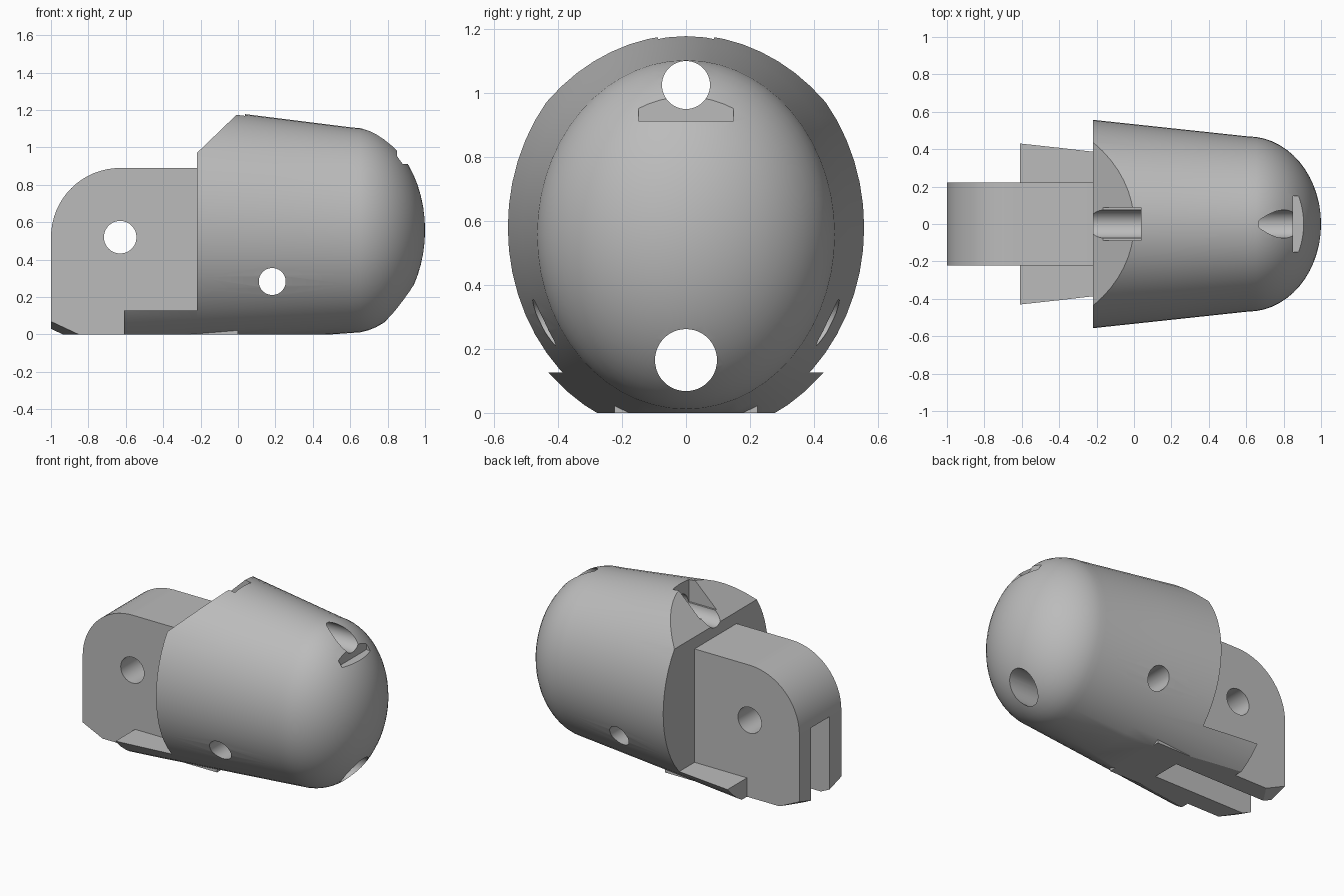
import bpy, bmesh
from math import sin, cos, pi, radians
from mathutils import Matrix, Vector

if "Cube" in bpy.data.objects:
    bpy.data.objects.remove(bpy.data.objects["Cube"], do_unlink=True)

grey = bpy.data.materials.new("plain_grey")
grey.use_nodes = True
grey.diffuse_color = (0.5, 0.5, 0.5, 1)
grey.node_tree.nodes["Principled BSDF"].inputs["Base Color"].default_value = (0.5, 0.5, 0.5, 1)


def finish(bm, name):
    bmesh.ops.recalc_face_normals(bm, faces=bm.faces)
    mesh = bpy.data.meshes.new(name)
    bm.to_mesh(mesh)
    bm.free()
    mesh.materials.append(grey)
    obj = bpy.data.objects.new(name, mesh)
    bpy.context.collection.objects.link(obj)
    return obj


def prism(name, profile, half):
    """Extrude an (x, z) profile across y from -half to +half."""
    bm = bmesh.new()
    face = bm.faces.new([bm.verts.new((x, -half, z)) for x, z in profile])
    new = bmesh.ops.extrude_face_region(bm, geom=[face])["geom"]
    bmesh.ops.translate(bm, vec=(0, 2 * half, 0),
                        verts=[v for v in new if isinstance(v, bmesh.types.BMVert)])
    return finish(bm, name)


def box(name, x0, x1, half, z0, z1):
    return prism(name, [(x0, z0), (x1, z0), (x1, z1), (x0, z1)], half)


def rod(name, radius, start, end):
    bm = bmesh.new()
    start, end = Vector(start), Vector(end)
    turn = (end - start).to_track_quat('Z', 'Y').to_matrix().to_4x4()
    bmesh.ops.create_cone(bm, cap_ends=True, segments=48, radius1=radius, radius2=radius,
                          depth=(end - start).length,
                          matrix=Matrix.Translation((start + end) / 2) @ turn)
    return finish(bm, name)


def arc(cx, cz, r, a0, a1, steps=16):
    angles = [radians(a0 + (a1 - a0) * i / steps) for i in range(steps + 1)]
    return [(cx + r * cos(a), cz + r * sin(a)) for a in angles]


def combine(target, other, operation):
    mod = target.modifiers.new("combine", 'BOOLEAN')
    mod.operation, mod.solver, mod.object = operation, 'EXACT', other
    bpy.context.view_layer.objects.active = target
    bpy.ops.object.modifier_apply(modifier=mod.name)
    bpy.data.objects.remove(other, do_unlink=True)


# Tapered oval shell with a domed nose, lofted along x
SEGMENTS, DOME_STEPS, DOME_X = 56, 14, 0.61


def section(x):
    return 0.58 - 0.0274 * (x + 0.22), 0.557 - 0.107 * (x + 0.22), 0.63 - 0.0976 * (x + 0.22)


rings = [(x, *section(x)) for x in (-0.61, -0.22, 0.2, DOME_X)]
cz, ry, rz = section(DOME_X)
for i in range(1, DOME_STEPS):
    a = pi / 2 * i / DOME_STEPS
    rings.append((DOME_X + (1 - DOME_X) * sin(a), cz, ry * cos(a), rz * cos(a)))

bm = bmesh.new()
loops = [[bm.verts.new((x, b * cos(2 * pi * k / SEGMENTS), c + h * sin(2 * pi * k / SEGMENTS)))
          for k in range(SEGMENTS)] for x, c, b, h in rings]
for lower, upper in zip(loops, loops[1:]):
    for k in range(SEGMENTS):
        n = (k + 1) % SEGMENTS
        bm.faces.new((lower[k], lower[n], upper[n], upper[k]))
tip = bm.verts.new((1, 0, cz))
for k in range(SEGMENTS):
    bm.faces.new((loops[-1][k], loops[-1][(k + 1) % SEGMENTS], tip))
bm.faces.new(loops[0])
body = finish(bm, "fingertip_body")

# Flat underside, rear step that leaves the skirt, sloped upper rear edge
combine(body, box("underside_cut", -2, 2, 1, -1, 0), 'DIFFERENCE')
combine(body, prism("rear_cut", [(-1, 0.127), (-0.22, 0.127), (-0.22, 0.97), (0, 1.182),
                                 (0.2, 1.375), (-1, 1.375)], 1), 'DIFFERENCE')

# Hinge tongue with rounded upper corner
PIN_X, PIN_Z = -0.63, 0.52
tongue = prism("hinge_tongue", [(-1, 0), (0, 0), (0, 0.89)] + arc(PIN_X, PIN_Z, 0.37, 90, 180), 0.223)
combine(body, tongue, 'UNION')

# Cord slot wrapping under the hinge core
slot = [(-1.2, -0.1), (-0.25, -0.1), (-0.25, 0.262)] + arc(PIN_X, PIN_Z, 0.258, 270, 180) + [(-1.2, PIN_Z)]
combine(body, prism("cord_slot", slot, 0.097), 'DIFFERENCE')

# Slanted lower corners of the two prongs
for side in (-1, 1):
    bm = bmesh.new()
    for y in (0.05, 0.3):
        for x in (-1.1, -0.6):
            bm.verts.new((x, side * y, 0.07 + 0.3125 * (y - 0.225) - 0.467 * (x + 1)))
            bm.verts.new((x, side * y, -0.3))
    bmesh.ops.convex_hull(bm, input=bm.verts)
    combine(body, finish(bm, "prong_corner_cut"), 'DIFFERENCE')

# Hinge pin hole, side hole, lower cord hole and upper cord hole
for name, radius, start, end in (
        ("pin_hole", 0.087, (PIN_X, -1, PIN_Z), (PIN_X, 1, PIN_Z)),
        ("side_hole", 0.072, (0.183, -1, 0.283), (0.183, 1, 0.283)),
        ("lower_cord_hole", 0.097, (-0.3, 0, 0.165), (1.2, 0, 0.165)),
        ("upper_cord_hole", 0.075, (-1.2, 0, 1.025), (1.2, 0, 1.025))):
    combine(body, rod(name, radius, start, end), 'DIFFERENCE')

# Knot pocket at the rear and nail ledge at the nose
combine(body, box("knot_pocket", -0.4, 0.038, 0.087, 1.022, 1.4), 'DIFFERENCE')
combine(body, box("nail_ledge", 0.851, 1.2, 0.149, 0.912, 1.3), 'DIFFERENCE')

bpy.ops.object.select_all(action='DESELECT')
body.select_set(True)
bpy.context.view_layer.objects.active = body
bpy.ops.object.shade_smooth_by_angle(angle=radians(25))
